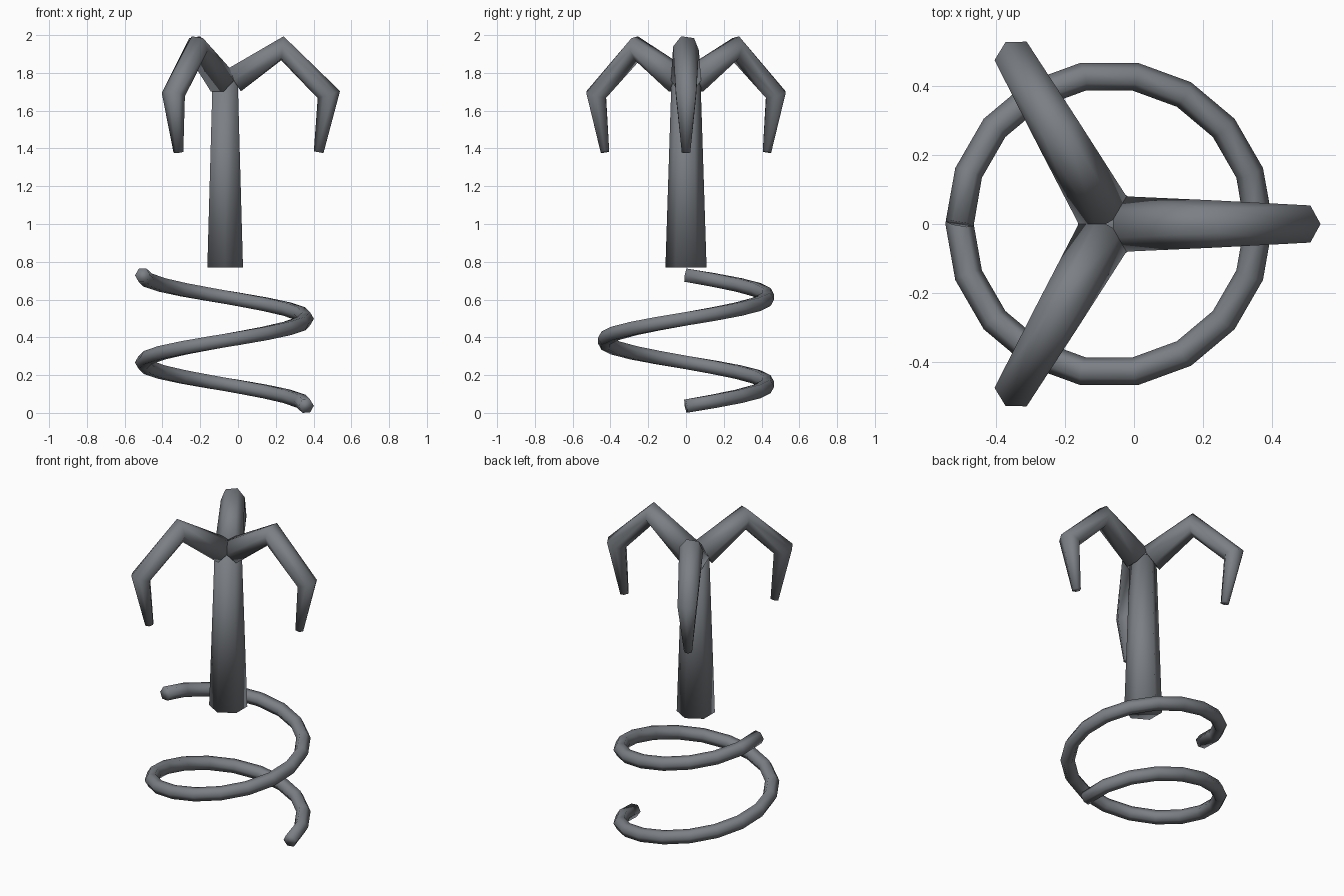
import bpy, bmesh, math
from mathutils import Vector, Matrix

if "Cube" in bpy.data.objects:
    bpy.data.objects.remove(bpy.data.objects["Cube"])

AXIS_X = -0.068
SIDES = 6

# Dark grey metal
metal = bpy.data.materials.new("dark_metal")
metal.diffuse_color = (0.20, 0.215, 0.235, 1)
metal.use_nodes = True
metal.node_tree.nodes["Principled BSDF"].inputs["Base Color"].default_value = metal.diffuse_color


def tube(name, pts, radii, sides, rolls=None):
    """Six-sided capped tube; 'sides' orients the first corner of each ring."""
    pts = [Vector(p) for p in pts]
    rolls = rolls or [0] * len(pts)
    bm = bmesh.new()
    rings = []
    for i, p in enumerate(pts):
        t = Vector()
        if i > 0:
            t += (p - pts[i - 1]).normalized()
        if i < len(pts) - 1:
            t += (pts[i + 1] - p).normalized()
        t.normalize()
        s = Vector(sides[i])
        s = (s - t * s.dot(t)).normalized()
        n = t.cross(s)
        ring = []
        for k in range(SIDES):
            a = math.tau * k / SIDES + math.radians(rolls[i])
            ring.append(bm.verts.new(p + radii[i] * (s * math.cos(a) + n * math.sin(a))))
        rings.append(ring)
    for a, b in zip(rings, rings[1:]):
        for k in range(SIDES):
            j = (k + 1) % SIDES
            bm.faces.new((a[k], a[j], b[j], b[k]))
    bm.faces.new(rings[0][::-1])
    bm.faces.new(rings[-1])
    bmesh.ops.recalc_face_normals(bm, faces=bm.faces[:])
    for f in bm.faces:
        f.smooth = True
    me = bpy.data.meshes.new(name)
    bm.to_mesh(me)
    bm.free()
    me.materials.append(metal)
    ob = bpy.data.objects.new(name, me)
    bpy.context.collection.objects.link(ob)
    return ob


# Coil spring: one and a half turns, 18 segments per turn
path, outward = [], []
for i in range(28):
    a = math.radians(20 * i)
    d = Vector((math.cos(a), math.sin(a), 0))
    outward.append(d)
    path.append(d * 0.433 + Vector((AXIS_X - 0.004, 0, 0.036 + 0.693 * i / 27)))
tube("coil_spring", path, [0.041] * 28, outward)

# Tapered column
tube("column", [(AXIS_X, 0, 0.77), (AXIS_X, 0, 1.76)], [0.109, 0.077], [(0, 1, 0)] * 2)

# Three bent claws around the column top: (distance from axis, height)
profile = [(0.045, 1.76), (0.303, 1.93), (0.549, 1.685), (0.495, 1.38)]
for i in range(3):
    rot = Matrix.Rotation(math.tau * i / 3, 3, 'Z')
    pts = [rot @ Vector((r, 0, z)) + Vector((AXIS_X, 0, 0)) for r, z in profile]
    tube(f"claw_{i + 1}", pts, [0.08, 0.069, 0.062, 0.026],
         [rot @ Vector((0, 1, 0))] * 4, [0, -8, -30, -30])
